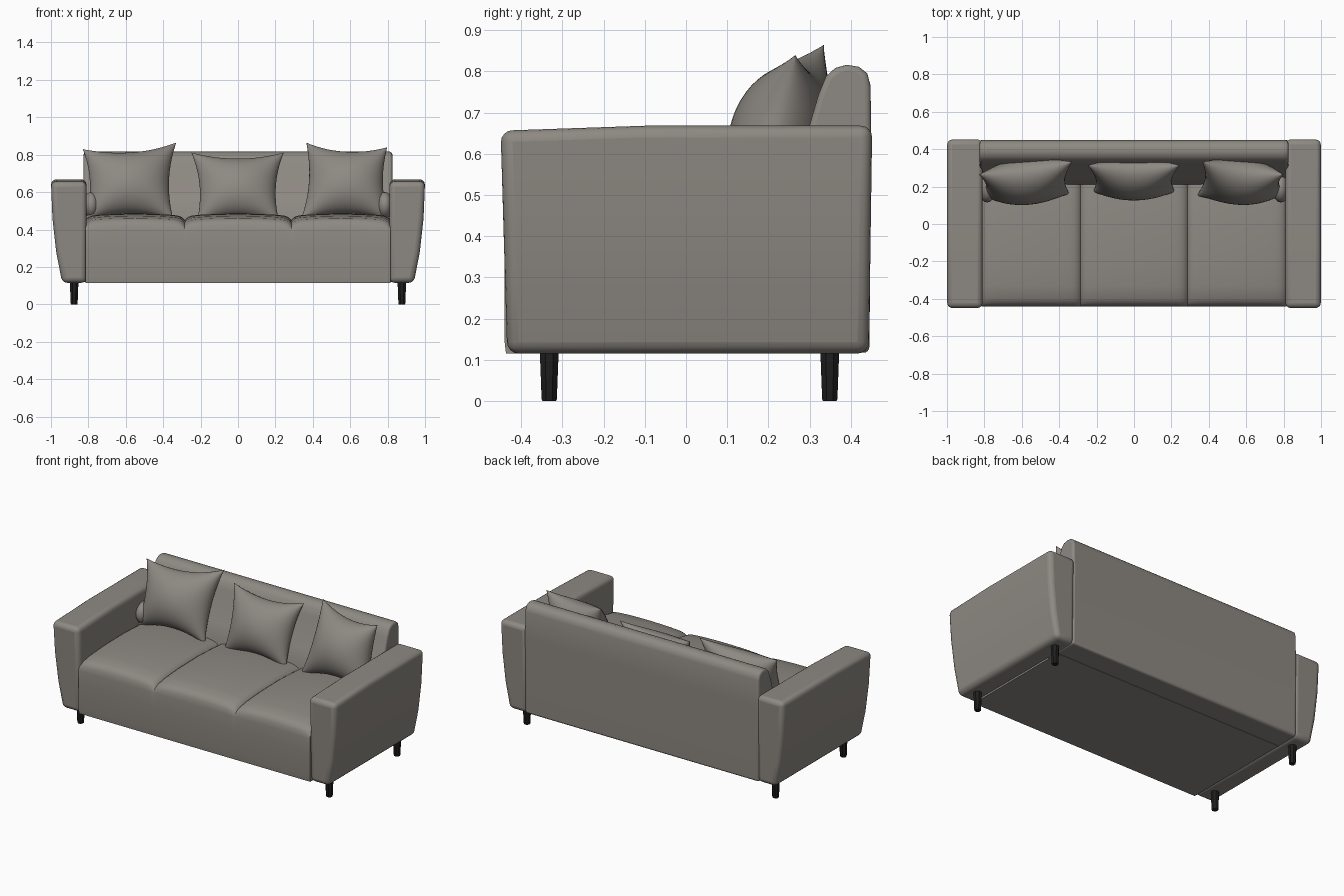
import bpy, bmesh, math
from mathutils import Vector

if "Cube" in bpy.data.objects:
    bpy.data.objects.remove(bpy.data.objects["Cube"])


def material(name, rgb):
    m = bpy.data.materials.new(name)
    m.diffuse_color = (*rgb, 1)
    m.use_nodes = True
    m.node_tree.nodes["Principled BSDF"].inputs["Base Color"].default_value = m.diffuse_color
    return m


FABRIC = material("warm grey fabric", (0.27, 0.25, 0.225))
BLACK = material("black wood", (0.014, 0.014, 0.014))


def finish(bm, name, mat, bevel=0.0, angle=40):
    bmesh.ops.remove_doubles(bm, verts=bm.verts, dist=1e-5)
    bmesh.ops.recalc_face_normals(bm, faces=bm.faces)
    me = bpy.data.meshes.new(name)
    bm.to_mesh(me)
    bm.free()
    ob = bpy.data.objects.new(name, me)
    bpy.context.collection.objects.link(ob)
    me.materials.append(mat)
    if bevel:
        mod = ob.modifiers.new("soft edges", 'BEVEL')
        mod.width, mod.segments = bevel, 4
        mod.limit_method, mod.angle_limit = 'ANGLE', math.radians(50)
    bpy.context.view_layer.objects.active = ob
    ob.select_set(True)
    bpy.ops.object.shade_smooth_by_angle(angle=math.radians(angle))
    ob.select_set(False)
    return ob


def loft(rings):
    """Join closed rings of points and cap both ends."""
    bm = bmesh.new()
    rows = [[bm.verts.new(p) for p in r] for r in rings]
    n = len(rows[0])
    for a, b in zip(rows, rows[1:]):
        for i in range(n):
            bm.faces.new((a[i], a[(i + 1) % n], b[(i + 1) % n], b[i]))
    bm.faces.new(rows[0])
    bm.faces.new(rows[-1])
    return bm


# Arms: bowed outer side, front leaning out slightly, top dipping forward
ARM = [(0.81, 0.115), (0.94, 0.115), (0.972, 0.28), (0.992, 0.46),
       (1.0, 0.668), (0.81, 0.668)]
for s, side in ((-1, "left"), (1, "right")):
    rings = []
    for y in (-0.45, -0.1, 0.452):
        ring = []
        for x, z in ARM:
            t = (z - 0.115) / 0.553
            yy = y + (0.016 * (1 - t) if y < -0.4 else 0)
            yy -= 0.008 * (1 - t) if y > 0.4 else 0
            ring.append((s * x, yy, z - (0.012 if y < -0.4 and z > 0.6 else 0)))
        rings.append(ring)
    finish(loft(rings), side + "_arm", FABRIC, 0.028)

# Seat: one swept body with three crowned cushions
SEAT = [(-0.437, 0.115), (-0.441, 0.15), (-0.441, 0.30), (-0.441, 0.39),
        (-0.436, 0.425), (-0.424, 0.447), (-0.40, 0.461), (-0.33, 0.473),
        (-0.2, 0.482), (0.0, 0.485), (0.15, 0.478), (0.3, 0.465), (0.3, 0.115)]
rings = []
for lo, hi in ((-0.815, -0.285), (-0.285, 0.285), (0.285, 0.815)):
    for k in range(25):
        u = -math.cos(math.pi * k / 24)
        if k == 0 and lo > -0.8:
            continue
        x = lo + (hi - lo) * (u + 1) / 2
        drop = 0.012 * u * u + 0.022 * abs(u) ** 16
        rings.append([(x, y, z - drop * min(1, max(0, (z - 0.39) / 0.06)))
                      for y, z in SEAT])
finish(loft(rings), "seat", FABRIC)

# Backrest: sloped front, rounded top
BACK = [(0.21, 0.117), (0.21, 0.46), (0.25, 0.56), (0.30, 0.67), (0.322, 0.745),
        (0.34, 0.788), (0.362, 0.808), (0.39, 0.816), (0.42, 0.811),
        (0.44, 0.795), (0.448, 0.765), (0.45, 0.6), (0.445, 0.117)]
finish(loft([[(x, y, z) for y, z in BACK] for x in (-0.825, 0.825)]),
       "backrest", FABRIC, 0.014)


# Throw pillows: concave edges, pointed corners, puffed middle
def pillow(name, tl, tr, br, bl, puff):
    tl, tr, br, bl = map(Vector, (tl, tr, br, bl))
    normal = (tr - bl).cross(tl - br).normalized()
    n = 24
    bm = bmesh.new()
    for side in (-1, 1):
        grid = []
        for j in range(n + 1):
            v = math.sin(math.pi * (j / n - 0.5))
            row = []
            for i in range(n + 1):
                u = math.sin(math.pi * (i / n - 0.5))
                a = (u * (1 - 0.13 * (1 - v * v)) + 1) / 2
                b = (v * (1 - 0.20 * (1 - u * u)) + 1) / 2
                p = bl.lerp(br, a).lerp(tl.lerp(tr, a), b)
                h = max(0, (1 - u * u) * (1 - v * v)) ** 0.55
                row.append(bm.verts.new(p + normal * (side * puff * h)))
            grid.append(row)
        for j in range(n):
            for i in range(n):
                bm.faces.new((grid[j][i], grid[j][i + 1],
                              grid[j + 1][i + 1], grid[j + 1][i]))
    finish(bm, name, FABRIC, angle=60)


pillow("left_pillow", (-0.83, 0.265, 0.83), (-0.33, 0.335, 0.865),
       (-0.345, 0.16, 0.45), (-0.815, 0.15, 0.45), 0.12)
pillow("middle_pillow", (-0.25, 0.315, 0.812), (0.245, 0.315, 0.812),
       (0.22, 0.17, 0.44), (-0.22, 0.17, 0.44), 0.11)
pillow("right_pillow", (0.365, 0.335, 0.865), (0.798, 0.265, 0.84),
       (0.81, 0.16, 0.45), (0.335, 0.15, 0.45), 0.12)

# Small fabric folds tucked between the outer pillows and the arms
for s, side in ((-1, "left"), (1, "right")):
    bm = bmesh.new()
    bmesh.ops.create_uvsphere(bm, u_segments=20, v_segments=12, radius=1)
    for v in bm.verts:
        v.co = (s * 0.785 + v.co.x * 0.045, 0.19 + v.co.y * 0.075,
                0.53 + v.co.z * 0.07)
    finish(bm, side + "_fold", FABRIC)

# Legs: tapered eight-sided posts
for s, side in ((-1, "left"), (1, "right")):
    for y, end in ((-0.332, "front"), (0.349, "back")):
        rings = [[(s * 0.876 + r * math.cos(math.pi * (k + 0.5) / 4),
                   y + r * math.sin(math.pi * (k + 0.5) / 4), z)
                  for k in range(8)]
                 for z, r in ((0.0, 0.018), (0.004, 0.020), (0.125, 0.025))]
        finish(loft(rings), f"{end}_{side}_leg", BLACK, angle=30)
